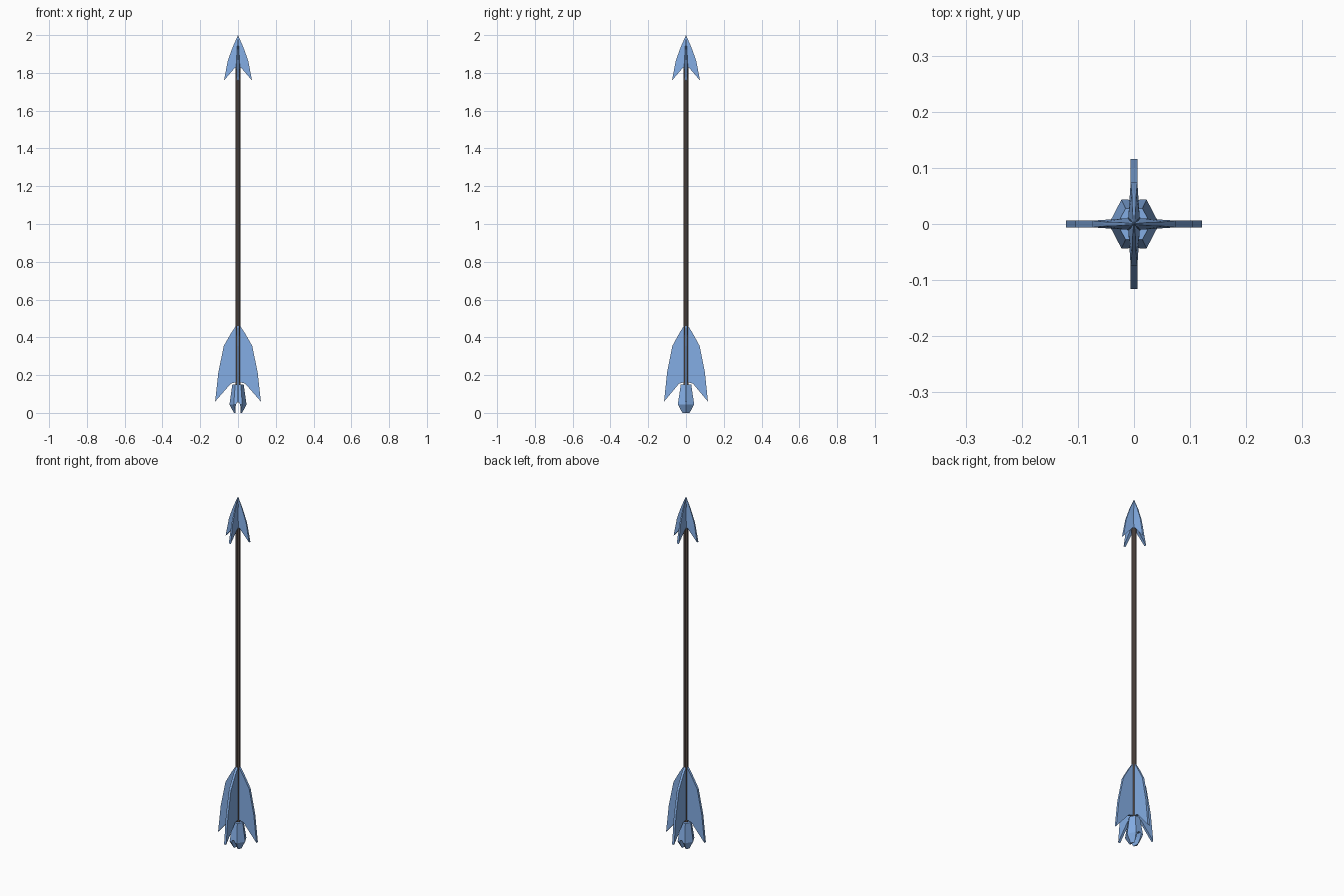
import bpy, bmesh, math
from mathutils import Matrix

if "Cube" in bpy.data.objects:
    bpy.data.objects.remove(bpy.data.objects["Cube"])


def material(name, color):
    m = bpy.data.materials.new(name)
    m.diffuse_color = (*color, 1)
    m.use_nodes = True
    m.node_tree.nodes["Principled BSDF"].inputs["Base Color"].default_value = m.diffuse_color
    return m


BLUE = material("blue_metal", (0.23, 0.42, 0.78))
BROWN = material("dark_wood", (0.10, 0.075, 0.065))


def finish(bm, name, mat):
    bmesh.ops.recalc_face_normals(bm, faces=bm.faces)
    me = bpy.data.meshes.new(name)
    bm.to_mesh(me)
    bm.free()
    me.materials.append(mat)
    ob = bpy.data.objects.new(name, me)
    bpy.context.collection.objects.link(ob)
    return ob


def lathe(name, rings, sides, mat, turn=0.0):
    """Stack of (radius x, radius y, z) rings, capped at both ends."""
    bm = bmesh.new()
    loops = []
    for rx, ry, z in rings:
        loops.append([bm.verts.new((rx * math.cos(turn + math.tau * i / sides),
                                    ry * math.sin(turn + math.tau * i / sides), z))
                      for i in range(sides)])
    for a, b in zip(loops, loops[1:]):
        for i in range(sides):
            j = (i + 1) % sides
            bm.faces.new((a[i], a[j], b[j], b[i]))
    bm.faces.new(loops[0])
    bm.faces.new(loops[-1])
    return finish(bm, name, mat)


def blade(name, outline, angle, mat, scale=1.0):
    """Flat fin: (distance from axis, z, half thickness) outline, turned about z."""
    bm = bmesh.new()
    front = [bm.verts.new((r * scale, -t, z)) for r, z, t in outline]
    back = [bm.verts.new((r * scale, t, z)) for r, z, t in outline]
    bm.faces.new(front)
    bm.faces.new(back[::-1])
    n = len(outline)
    for i in range(n):
        j = (i + 1) % n
        bm.faces.new((front[i], front[j], back[j], back[i]))
    bmesh.ops.triangulate(bm, faces=[f for f in bm.faces if len(f.verts) > 4])
    bmesh.ops.rotate(bm, verts=bm.verts, matrix=Matrix.Rotation(angle, 3, 'Z'))
    return finish(bm, name, mat)


# Shaft
lathe("shaft", [(0.013, 0.013, 0.13), (0.013, 0.013, 1.85)], 8, BROWN, math.pi / 8)

# Four swept head blades and four tail feathers
head = [(0, 2.0, 0.001), (0.028, 1.937, 0.003), (0.054, 1.865, 0.004),
        (0.074, 1.76, 0.006), (0.014, 1.83, 0.010), (0, 1.83, 0.012)]
feather = [(0, 0.465, 0.0065), (0.012, 0.46, 0.0065), (0.035, 0.425, 0.0065),
           (0.075, 0.355, 0.0065), (0.104, 0.215, 0.0065), (0.121, 0.06, 0.0065),
           (0.038, 0.155, 0.0065), (0, 0.165, 0.0065)]
for i in range(4):
    blade(f"head_blade_{i + 1}", head, i * math.pi / 2, BLUE)
    blade(f"feather_{i + 1}", feather, i * math.pi / 2, BLUE, 0.96 if i % 2 else 1.0)

# Tapered core joining the head blades
lathe("head_core", [(0.016, 0.016, 1.825), (0.011, 0.011, 1.91), (0.001, 0.001, 1.998)],
      4, BLUE, math.pi / 4)

# Faceted nock, split by a string slot
nock = lathe("nock", [(0.022, 0.022, 0.0), (0.045, 0.050, 0.045), (0.030, 0.032, 0.15)],
             6, BLUE)
slot = lathe("nock_slot_cutter", [(0.017, 0.2, -0.02), (0.017, 0.2, 0.035),
                                  (0.010, 0.2, 0.055)], 4, BLUE, math.pi / 4)
slot.hide_render = True
slot.hide_set(True)
cut = nock.modifiers.new("slot", 'BOOLEAN')
cut.operation = 'DIFFERENCE'
cut.solver = 'EXACT'
cut.object = slot
